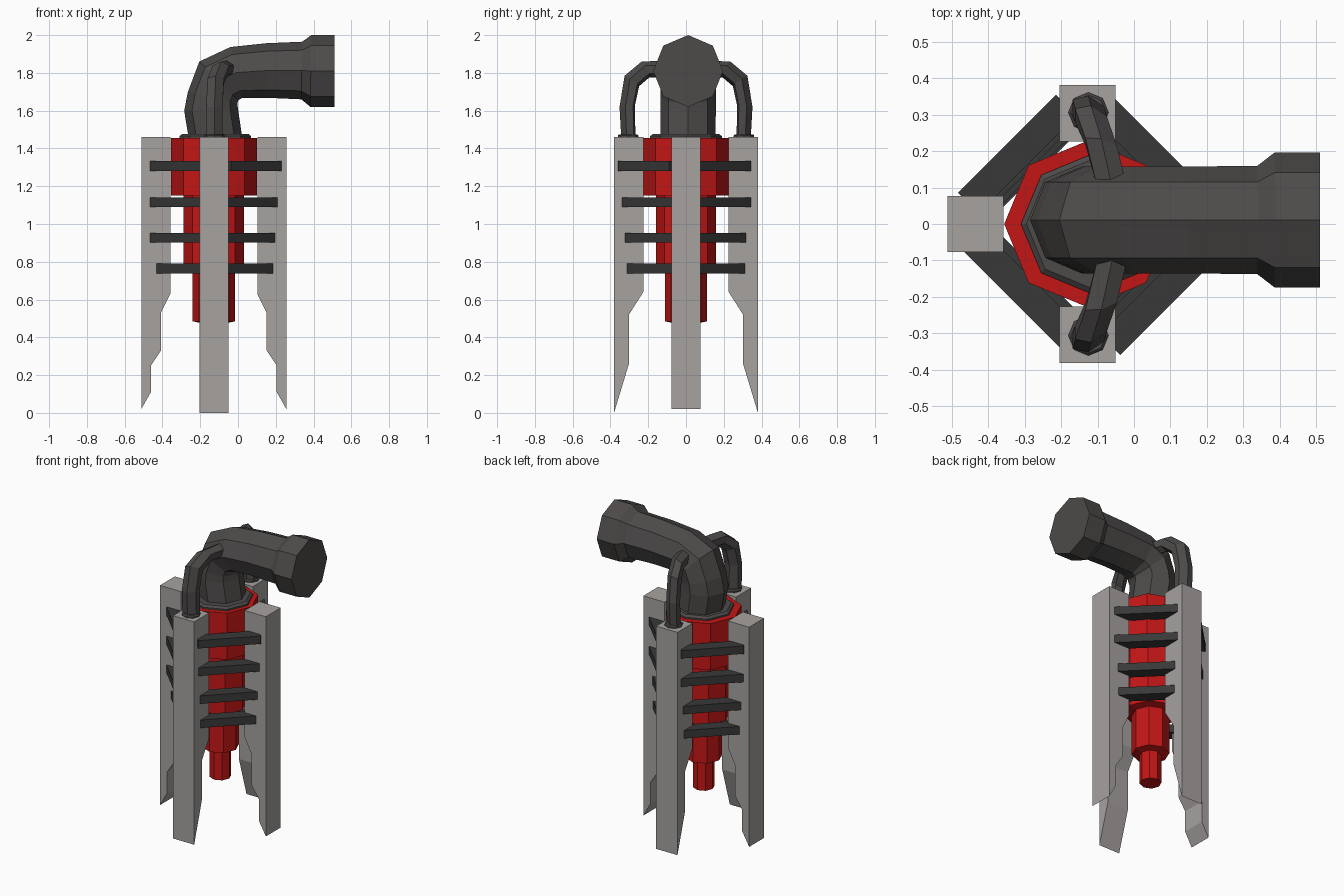
import bpy, bmesh
from math import cos, sin, pi
from mathutils import Vector, Matrix

if "Cube" in bpy.data.objects:
    bpy.data.objects.remove(bpy.data.objects["Cube"])

CX = -0.128  # vertical axis of the leg cluster


def material(name, rgb):
    m = bpy.data.materials.new(name)
    m.diffuse_color = (*rgb, 1)
    m.use_nodes = True
    m.node_tree.nodes["Principled BSDF"].inputs["Base Color"].default_value = m.diffuse_color
    return m


DARK = material("dark_metal", (0.075, 0.07, 0.068))
BLACK = material("black_metal", (0.04, 0.04, 0.04))
RED = material("red_paint", (0.55, 0.008, 0.008))
GREY = material("grey_metal", (0.38, 0.36, 0.35))


def finish(name, bm, mat):
    bmesh.ops.recalc_face_normals(bm, faces=bm.faces)
    me = bpy.data.meshes.new(name)
    bm.to_mesh(me)
    bm.free()
    me.materials.append(mat)
    ob = bpy.data.objects.new(name, me)
    bpy.context.collection.objects.link(ob)
    return ob


def tube(name, rings, n, mat):
    """Skin through elliptical rings (a, b, w): two opposite points and a half-width vector."""
    bm = bmesh.new()
    loops = []
    for a, b, w in rings:
        a, b, w = Vector(a), Vector(b), Vector(w)
        c, u = (a + b) / 2, (a - b) / 2
        loops.append([bm.verts.new(c + u * cos(2 * pi * k / n) + w * sin(2 * pi * k / n))
                      for k in range(n)])
    for p, q in zip(loops, loops[1:]):
        for k in range(n):
            j = (k + 1) % n
            bm.faces.new((p[k], p[j], q[j], q[k]))
    bm.faces.new(loops[0])
    bm.faces.new(loops[-1])
    return finish(name, bm, mat)


def turned(name, profile, mat, cx=CX, cy=0, n=8):
    return tube(name, [((cx + r, cy, z), (cx - r, cy, z), (0, r, 0)) for r, z in profile], n, mat)


def leg(name, angle, profile):
    """Extrude a (radius, z) outline and turn it around the axis."""
    bm = bmesh.new()
    f = bm.faces.new([bm.verts.new((r, -0.077, z)) for r, z in profile])
    ext = bmesh.ops.extrude_face_region(bm, geom=[f])["geom"]
    bmesh.ops.translate(bm, vec=(0, 0.154, 0), verts=[v for v in ext if isinstance(v, bmesh.types.BMVert)])
    bm.transform(Matrix.Translation((CX, 0, 0)) @ Matrix.Rotation(angle, 4, 'Z'))
    return finish(name, bm, GREY)


# four legs, stepped feet at the sides and plain tapered feet front and back
side = [(.384, 1.46), (.23, 1.46), (.23, .63), (.28, .53), (.28, .33), (.333, .25), (.333, .11), (.384, .02)]
plain = [(.381, 1.46), (.226, 1.46), (.226, .64), (.302, .52), (.302, .26), (.381, 0)]
leg("right_leg", 0, side)
leg("left_leg", pi, side)
leg("back_leg", pi / 2, plain)
leg("front_leg", -pi / 2, plain)

# stepped red core
turned("red_core", [(.228, 1.455), (.228, 1.15), (.16, 1.15), (.16, .76), (.112, .75),
                    (.112, .485), (.065, .475), (.065, .285)], RED)

# diagonal braces: outer reach |x|+|y| per quadrant and level
levels = (1.307, 1.115, .927, .765)
reach = {"back_right": (1, .42, .42, .395, .39), "back_left": (3, .44, .42, .40, .39),
         "front_left": (5, .415, .415, .415, .38), "front_right": (7, .45, .415, .40, .39)}
for quad, (k, *dist) in reach.items():
    for i, (z, d) in enumerate(zip(levels, dist)):
        bm = bmesh.new()
        bmesh.ops.create_cube(bm, size=1)
        bm.transform(Matrix.Translation((CX, 0, z)) @ Matrix.Rotation(k * pi / 4, 4, 'Z')
                     @ Matrix.Translation((d / 2 ** .5 - .04, 0, 0)) @ Matrix.Diagonal((.08, .38, .052, 1)))
        finish(f"{quad}_brace_{i + 1}", bm, BLACK)

# collar under the elbow
turned("pipe_collar", [(.19, 1.45), (.19, 1.465), (.175, 1.477)], DARK, cx=-.12)

# elbow pipe with flared end: outer x,z / inner x,z / half-width
elbow = [(-.262, 1.46, .022, 1.46, .145), (-.285, 1.60, 0, 1.61, .147),
         (-.265, 1.70, -.004, 1.64, .147), (-.205, 1.86, .002, 1.655, .147),
         (-.04, 1.937, .02, 1.666, .147), (.15, 1.957, .16, 1.668, .147),
         (.34, 1.965, .335, 1.66, .148), (.388, 2.0, .383, 1.62, .185), (.51, 2.0, .51, 1.62, .185)]
tube("elbow_pipe", [((ox, .011, oz), (ix, .011, iz), (0, w, 0)) for ox, oz, ix, iz, w in elbow], 8, DARK)

# side hoses from front and back leg tops into the elbow: x / outer y,z / inner y,z
hose = [(-.125, .343, 1.46, .268, 1.46), (-.125, .352, 1.62, .27, 1.63), (-.118, .325, 1.785, .248, 1.73),
        (-.09, .235, 1.86, .195, 1.775), (-.06, .10, 1.865, .10, 1.775)]
for name, s in (("front_hose", -1), ("back_hose", 1)):
    tube(name, [((x, s * oy, oz), (x, s * iy, iz), (.05, -s * .012, 0)) for x, oy, oz, iy, iz in hose], 6, DARK)
    turned(name + "_base", [(.055, 1.455), (.055, 1.468), (.048, 1.475)], DARK, cx=-.125, cy=s * .306)
